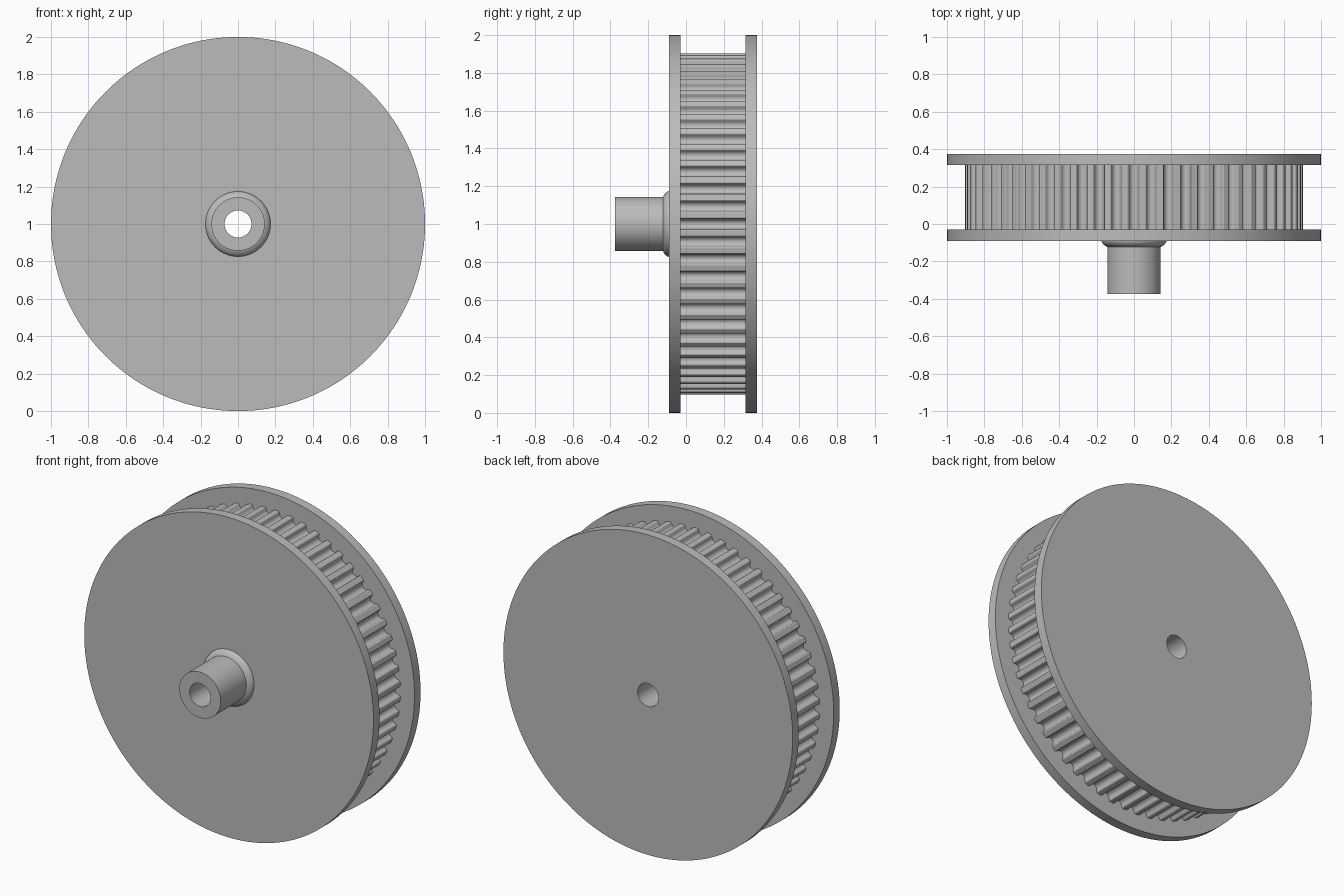
import bpy, bmesh
from math import sin, cos, pi, radians

cube = bpy.data.objects.get("Cube")
if cube:
    bpy.data.objects.remove(cube, do_unlink=True)

grey = bpy.data.materials.new("plain grey")
grey.use_nodes = True
GREY = (0.5, 0.5, 0.5, 1)
grey.diffuse_color = GREY
grey.node_tree.nodes["Principled BSDF"].inputs["Base Color"].default_value = GREY

BORE = 0.072
AXIS_Z = 1.0


def ring_mesh(name, loops):
    """Join equal-length loops of (angle, radius, y) into a closed tube about the y axis."""
    bm = bmesh.new()
    rows = [[bm.verts.new((r * cos(a), y, AXIS_Z + r * sin(a))) for a, r, y in loop]
            for loop in loops]
    n = len(rows[0])
    for i, row in enumerate(rows):
        nxt = rows[(i + 1) % len(rows)]
        for j in range(n):
            k = (j + 1) % n
            bm.faces.new((row[j], row[k], nxt[k], nxt[j]))
    bmesh.ops.recalc_face_normals(bm, faces=bm.faces)
    mesh = bpy.data.meshes.new(name)
    bm.to_mesh(mesh)
    bm.free()
    mesh.materials.append(grey)
    obj = bpy.data.objects.new(name, mesh)
    bpy.context.collection.objects.link(obj)
    bpy.ops.object.select_all(action='DESELECT')
    obj.select_set(True)
    bpy.context.view_layer.objects.active = obj
    bpy.ops.object.shade_smooth_by_angle(angle=radians(30))
    return obj


def lathe(name, profile, steps=160):
    return ring_mesh(name, [[(2 * pi * j / steps, r, y) for j in range(steps)]
                            for r, y in profile])


def disc(name, radius, y0, y1):
    return lathe(name, [(BORE, y0), (radius, y0), (radius, y1), (BORE, y1)])


# Flanges on both sides of the belt track
disc("front_flange", 1.0, -0.09, -0.03)
disc("back_flange", 1.0, 0.315, 0.375)

# Hub with a rounded collar at its root
lathe("hub", [(BORE, -0.375), (0.143, -0.375), (0.143, -0.122), (0.15, -0.119),
              (0.163, -0.11), (0.172, -0.099), (0.174, -0.09), (BORE, -0.09)], 96)

# Toothed belt track: round-bottomed grooves with eased edges
TEETH, TIP, GROOVE, DEPTH = 60, 0.903, 0.0264, 0.036
half = [(0.034, TIP), (0.0295, TIP - 0.003)]
for i in range(5):
    a = pi / 2 * i / 5
    half.append((GROOVE * cos(a), TIP - DEPTH + GROOVE * (1 - sin(a))))
groove = [(-t, r) for t, r in half] + [(0, TIP - DEPTH)] + half[::-1]
outline = [(2 * pi * i / TEETH + t / TIP, r) for i in range(TEETH) for t, r in groove]


def track_loop(y, bore=False):
    return [(a, BORE if bore else r, y) for a, r in outline]


Y0, Y1 = -0.03, 0.315
ring_mesh("toothed_track", [track_loop(Y0, True), track_loop(Y0),
                            track_loop(Y1), track_loop(Y1, True)])
